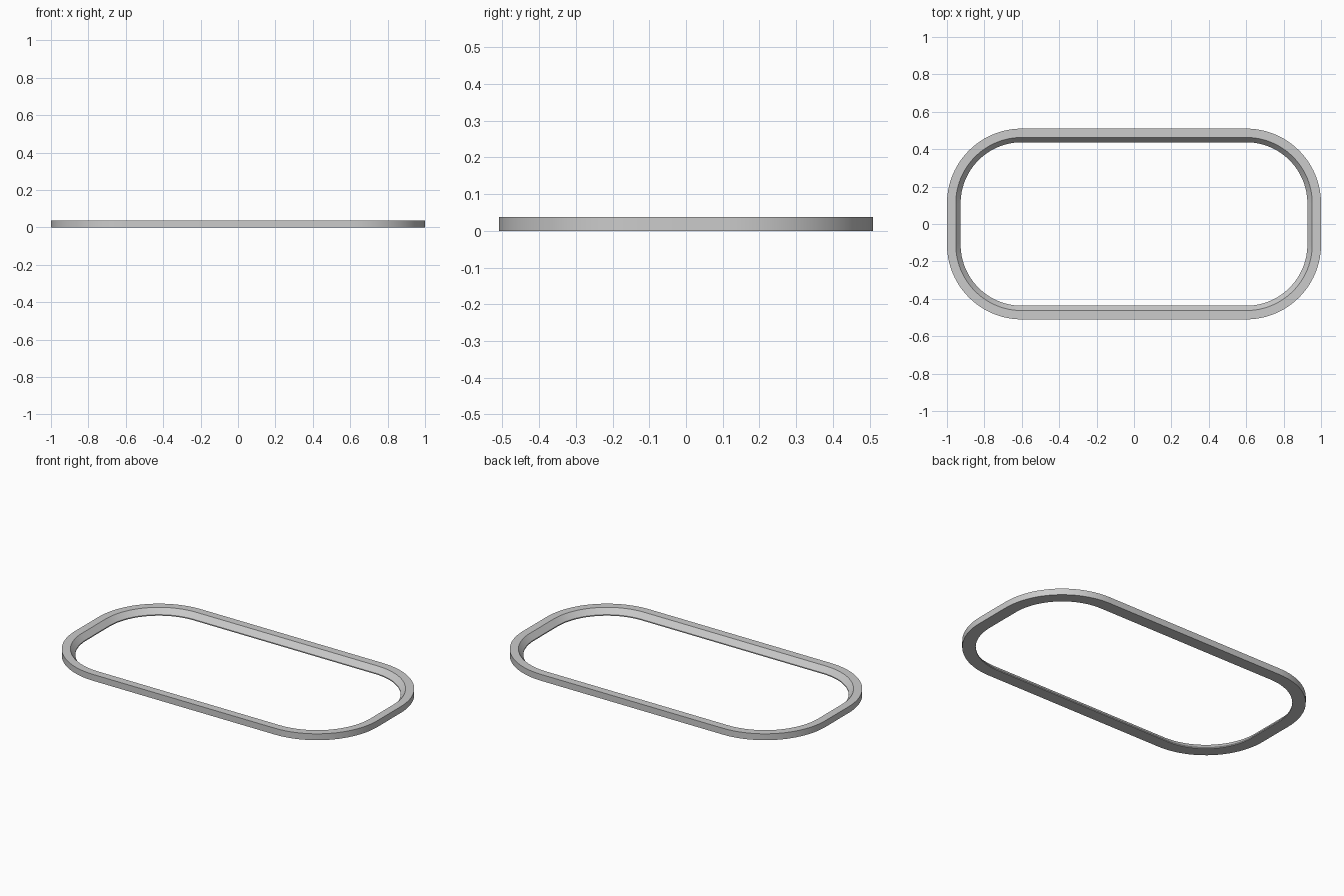
import bpy, bmesh, math

if "Cube" in bpy.data.objects:
    bpy.data.objects.remove(bpy.data.objects["Cube"])

HALF_X, HALF_Y, RADIUS, SEG = 1.0, 0.51, 0.40, 24

# Cross-section: (inset from the outer edge, height)
PROFILE = [(0, 0), (0, 0.038), (0.047, 0.038), (0.073, 0.006), (0.073, 0)]


def loop_points(inset, z):
    """Rounded rectangle offset inwards by inset."""
    r = RADIUS - inset
    pts = []
    for q, (sx, sy) in enumerate([(1, 1), (-1, 1), (-1, -1), (1, -1)]):
        for i in range(SEG + 1):
            a = math.pi / 2 * (q + i / SEG)
            pts.append((sx * (HALF_X - RADIUS) + r * math.cos(a),
                        sy * (HALF_Y - RADIUS) + r * math.sin(a), z))
    return pts


# Sweep the section around the rounded rectangle
bm = bmesh.new()
loops = [[bm.verts.new(p) for p in loop_points(*s)] for s in PROFILE]
n = len(loops[0])
for k in range(len(loops)):
    a, b = loops[k], loops[(k + 1) % len(loops)]
    for i in range(n):
        j = (i + 1) % n
        bm.faces.new((a[i], a[j], b[j], b[i]))
bmesh.ops.recalc_face_normals(bm, faces=bm.faces)
mesh = bpy.data.meshes.new("rounded_frame")
bm.to_mesh(mesh)
bm.free()

frame = bpy.data.objects.new("rounded_frame", mesh)
bpy.context.collection.objects.link(frame)
bpy.context.view_layer.objects.active = frame
frame.select_set(True)
bpy.ops.object.shade_smooth_by_angle(angle=math.radians(25))
